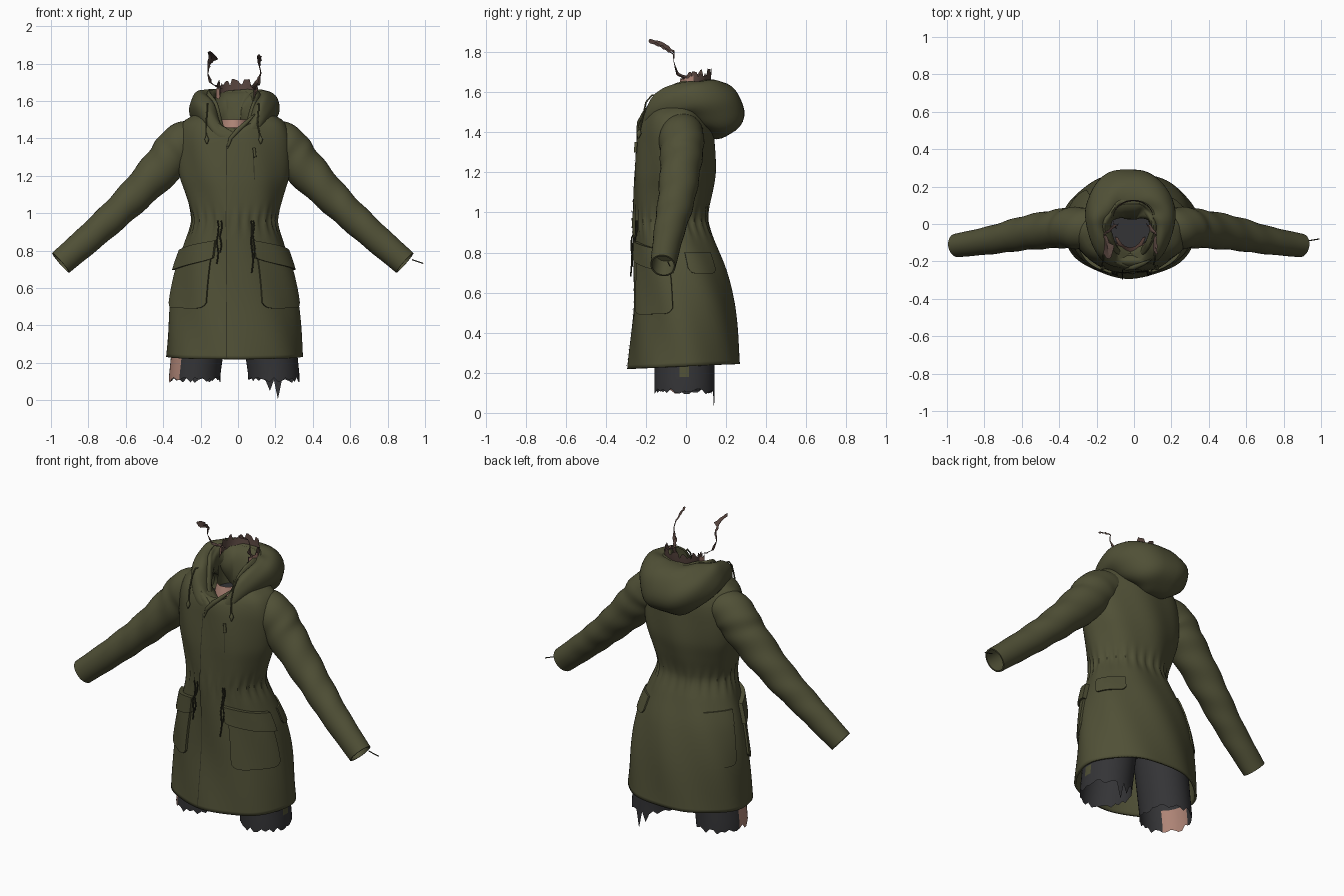
import bpy, bmesh, math, random
from math import sin, cos, pi, radians
from mathutils import Vector

if "Cube" in bpy.data.objects:
    bpy.data.objects.remove(bpy.data.objects["Cube"])

random.seed(4)


def material(name, rgb):
    m = bpy.data.materials.new(name)
    m.diffuse_color = (*rgb, 1)
    m.use_nodes = True
    m.node_tree.nodes["Principled BSDF"].inputs["Base Color"].default_value = m.diffuse_color
    return m


OLIVE = material("olive cloth", (0.080, 0.080, 0.037))
SEAM = material("dark seam", (0.030, 0.030, 0.017))
GREY = material("charcoal cloth", (0.034, 0.034, 0.037))
SKIN = material("skin", (0.42, 0.23, 0.18))
BROWN = material("brown hair", (0.095, 0.058, 0.048))


def interp(table, v):
    """Smooth interpolation of rows (key, values...)."""
    n = len(table)
    i = max(k for k in range(n - 1) if k == 0 or table[k][0] <= v)
    a, b = table[i], table[i + 1]
    p, q = table[max(i - 1, 0)], table[min(i + 2, n - 1)]
    h = b[0] - a[0]
    t = min(max((v - a[0]) / h, 0), 1)
    out = []
    for k in range(1, len(a)):
        ma = (b[k] - p[k]) / (b[0] - p[0]) * h
        mb = (q[k] - a[k]) / (q[0] - a[0]) * h
        out.append((2*t**3 - 3*t*t + 1) * a[k] + (t**3 - 2*t*t + t) * ma
                   + (3*t*t - 2*t**3) * b[k] + (t**3 - t*t) * mb)
    return out


def sheet(name, rows, mat, closed=True, wrap=False, cap=False, solid=0, angle=50):
    """Skin a list of equal-length point rows."""
    bm = bmesh.new()
    vs = [[bm.verts.new(p) for p in r] for r in rows]
    n, m = len(vs), len(vs[0])
    for i in range(n if wrap else n - 1):
        for j in range(m if closed else m - 1):
            k, l = (i + 1) % n, (j + 1) % m
            bm.faces.new((vs[i][j], vs[i][l], vs[k][l], vs[k][j]))
    if cap:
        bm.faces.new(vs[-1])
    bmesh.ops.recalc_face_normals(bm, faces=bm.faces)
    me = bpy.data.meshes.new(name)
    bm.to_mesh(me)
    bm.free()
    me.materials.append(mat)
    ob = bpy.data.objects.new(name, me)
    bpy.context.collection.objects.link(ob)
    bpy.ops.object.select_all(action='DESELECT')
    ob.select_set(True)
    bpy.context.view_layer.objects.active = ob
    bpy.ops.object.shade_smooth_by_angle(angle=radians(angle))
    if solid:
        s = ob.modifiers.new("thickness", 'SOLIDIFY')
        s.thickness = solid
        s.offset = -1
    return ob


# Coat body: height, half width, front y, back y
BODY = [(.22, .365, -.29, .272), (.5, .345, -.266, .245), (.7, .31, -.26, .205),
        (.85, .262, -.26, .15), (.95, .228, -.262, .11), (1.0, .234, -.262, .11),
        (1.1, .262, -.262, .13), (1.2, .292, -.26, .145), (1.35, .305, -.247, .14),
        (1.43, .297, -.235, .13), (1.49, .268, -.21, .11), (1.53, .205, -.17, .09),
        (1.56, .14, -.13, .08)]
CX = -.02


def body(a, z, off=0.0):
    """Point on the coat; angle 0 is front, positive towards +x."""
    hx, f, b = interp(BODY, z)
    gather = .006 * sin(26 * a) * math.exp(-((z - .955) / .06) ** 2)
    fold = .004 * sin(7 * a + 9 * z)
    r = off + gather + fold
    lift = .025 * (1 - cos(a)) / 2 * max(0, 1 - (z - .22) / .5)
    return Vector((CX + (hx + r) * sin(a), (f + b) / 2 - ((b - f) / 2 + r) * cos(a), z + lift))


def angle_at(x, z):
    return math.asin(max(-1, min(1, (x - CX) / interp(BODY, z)[0])))


# The collar front dips below the chin so the throat shows
N = 104
levels = [.22 + 1.34 * i / 67 for i in range(68)]
rows = [[body(2*pi*j/N, z) for j in range(N)] for z in levels]
for r in rows:
    for p in r:
        if p.y < 0 and p.z > 1.42 and abs(p.x - CX) < .16:
            p.z = min(p.z, 1.43 + .6 * abs(p.x - CX))
sheet("coat_body", rows, OLIVE, solid=.012)


def panel(name, a0, a1, low, high, off, mat=OLIVE, nu=24, nv=12):
    """Raised patch following the coat; low and high are functions of u."""
    us = [0] + [i / nu for i in range(nu + 1)] + [1]
    vs = [0] + [i / nv for i in range(nv + 1)] + [1]
    rows = []
    for iv, v in enumerate(vs):
        row = []
        for iu, u in enumerate(us):
            edge = iv in (0, len(vs) - 1) or iu in (0, len(us) - 1)
            z = low(u) + (high(u) - low(u)) * v
            row.append(body(radians(a0 + (a1 - a0) * u), z, -.006 if edge else off))
        rows.append(row)
    sheet(name, rows, mat, closed=False, angle=35)


def rounded(z):
    return lambda u: z + .03 * abs(2 * u - 1) ** 8


# Patch pockets with slanted flaps, and smaller flaps at the rear
for side, s in (("left", -1), ("right", 1)):
    panel(side + "_pocket", s*25, s*78, rounded(.490), lambda u: .77, .012)
    panel(side + "_flap", s*22, s*81, lambda u: .762 - .065 * u ** .7,
          lambda u: .855 - .05 * u, .024)
    panel(side + "_rear_flap", s*100, s*140, rounded(.695), lambda u: .80, .008)
panel("rear_pocket", -100, -138, rounded(.49), lambda u: .71, .007)


def seam(name, x0, z0, x1, z1, w=.003):
    """Thin dark strip on the coat front."""
    rows = []
    for i in range(41):
        t = i / 40
        x, z = x0 + (x1 - x0) * t, z0 + (z1 - z0) * t
        rows.append([body(angle_at(x - w, z), z, .005), body(angle_at(x + w, z), z, .005)])
    sheet(name, rows, SEAM, closed=False)


seam("placket_seam", -.06, .225, -.062, 1.37, .002)
seam("chest_zip", .085, 1.18, .078, 1.35, .002)


def cord(name, pts, r=.006, mat=SEAM, taper=False):
    cu = bpy.data.curves.new(name, 'CURVE')
    cu.dimensions = '3D'
    cu.bevel_depth = r
    cu.bevel_resolution = 2
    cu.use_fill_caps = True
    sp = cu.splines.new('POLY')
    sp.points.add(len(pts) - 1)
    for i, (p, q) in enumerate(zip(sp.points, pts)):
        p.co = (*q, 1)
        if taper:
            p.radius = .25 + .75 * sin(pi * i / (len(pts) - 1))
    cu.materials.append(mat)
    ob = bpy.data.objects.new(name, cu)
    bpy.context.collection.objects.link(ob)


def on_front(x, z, off=.01):
    return body(angle_at(x, z), z, off)


# Waist drawstrings, chest pull and hood cords with toggles
for i, (x, zb) in enumerate(((-.105, .73), (-.088, .79), (.07, .68), (.08, .76))):
    cord(f"waist_cord_{i}", [on_front(x + .004 * sin(k * 1.3), .96 - (.96 - zb) * k / 8,
                                      .01 if k < 4 else .022) for k in range(9)], .004)
cord("chest_pull", [on_front(.08, 1.35), on_front(.084, 1.325), on_front(.086, 1.30)], .008, OLIVE)
for side, x in (("left", -.165), ("right", .11)):
    cord(side + "_hood_cord", [(x * .9, -.11, 1.58), (x, -.17, 1.585), (x, -.20, 1.55),
                               (x - .006, -.215, 1.48), on_front(x, 1.43, .012),
                               on_front(x + .004, 1.39, .012)], .004, OLIVE)
    cord(side + "_toggle", [on_front(x + .004, 1.415, .014), on_front(x + .005, 1.395, .014),
                            on_front(x + .006, 1.37, .014)], .013, OLIVE, True)

# Sleeves: key, outward distance, y, z, radius, y radius
ARM = [(0, .13, -.03, 1.425, .075, .10), (1, .265, -.022, 1.372, .116, .112),
       (2, .37, -.025, 1.255, .110, .104), (3, .55, -.048, 1.068, .089, .092),
       (4, .73, -.085, .90, .078, .076), (5, .920, -.115, .735, .070, .063)]


def sleeve(name, s):
    rows = []

    def ring(t, k):
        d, y, z, r, ry = interp(ARM, t)
        e, f = interp(ARM, max(t - .05, 0)), interp(ARM, min(t + .05, 5))
        tan = Vector((f[0] - e[0], f[1] - e[1], f[2] - e[2])).normalized()
        side = Vector((0, 1, 0))
        side = (side - tan * side.dot(tan)).normalized()
        up = tan.cross(side)
        out = []
        for j in range(32):
            a = 2 * pi * j / 32
            w = k * (1 + .03 * sin(t * 9 + 2 * a) * sin(t * pi / 5))
            p = Vector((d, y, z)) + up * cos(a) * r * w + side * sin(a) * ry * w
            out.append((-.028 + s * p.x, p.y, p.z))
        return out
    for i in range(61):
        rows.append(ring(i / 12, 1))
    rows += [ring(5, .88), ring(4.6, .80)]
    sheet(name, rows, OLIVE, cap=True)


sleeve("left_sleeve", -1)
sleeve("right_sleeve", 1)
cord("loose_thread", [(.93, -.09, .752), (.96, -.085, .742), (.99, -.08, .732)], .003)


def roll(name, table, folds, mat=OLIVE):
    """Closed cloth roll around the neck; table: t, half x, y, z, radial and vertical radius."""
    rows = []
    for i in range(96):
        a = 2 * pi * i / 96
        hx, y, z, rr, rz = interp(table, (1 - cos(a)) / 2)
        hx *= math.copysign(math.sqrt(abs(sin(a))), sin(a))
        out = Vector((sin(a), -cos(a)))
        row = []
        for j in range(32):
            b = 2 * pi * j / 32
            w = 1 + folds * sin(3 * b + 4 * cos(a) + 2 * sin(a)) + .6 * folds * sin(5 * b - 5 * a)
            row.append((CX + hx + out.x * cos(b) * rr * w, y + out.y * cos(b) * rr * w,
                        z + sin(b) * rz * w))
        rows.append(row)
    sheet(name, rows, mat, wrap=True)


# Dropped hood and its inner fold
roll("hood", [(0, .13, -.195, 1.405, .04, .05), (.15, .15, -.145, 1.515, .05, .075),
              (.5, .172, 0, 1.565, .065, .085), (.8, .155, .09, 1.545, .10, .115),
              (1, .13, .155, 1.51, .132, .145)], .035)
roll("hood_inner_fold", [(0, .09, -.165, 1.40, .02, .035), (.2, .11, -.11, 1.53, .022, .06),
                         (.5, .13, -.01, 1.59, .026, .06), (1, .10, .125, 1.58, .035, .075)], .09)
# Crossed collar lapel under the chin
cord("collar_lapel", [(.09, -.19, 1.53), (.05, -.212, 1.49), (.0, -.232, 1.445),
                      (-.04, -.238, 1.40), (-.058, -.240, 1.34)], .014, OLIVE, True)


def oval(cx, cy, hx, hy, z, n=32, a0=0, a1=360):
    """Ellipse points, or an arc when a range in degrees is given."""
    d = n if a1 - a0 == 360 else n - 1
    ang = [radians(a0 + (a1 - a0) * j / d) for j in range(n)]
    return [(cx + hx * sin(a), cy - hy * cos(a), z) for a in ang]


# Throat, dark floor of the collar and green lining behind
sheet("throat", [oval(CX, -.04, .09, .12, 1.36, 16, -75, 75), oval(CX, -.03, .085, .115, 1.44, 16, -70, 70),
                 oval(CX, -.02, .075, .105, 1.50, 16, -60, 60)], SKIN, closed=False)
sheet("collar_floor", [oval(CX, -.02, .105, .115, 1.43), oval(CX, -.02, .01, .01, 1.43)], GREY, cap=True)
sheet("collar_lining", [oval(CX, -.01, .10, .10, 1.40, 24, 80, 280), oval(CX, .01, .105, .11, 1.62, 24, 80, 280)],
      OLIVE, closed=False)

# Torn hair band around the back of the opening, with skin at its lower sides
low, mid, top = [], [], []
for x, y, _ in oval(CX + .015, .025, .108, .095, 0, 44, 55, 305):
    k = (y + .06) / .18
    low.append((x, y, 1.615 + .03 * k))
    mid.append((x, y + .005, 1.642 + .03 * k))
    top.append((x, y + .008, 1.65 + .03 * k + random.uniform(.0, .045)))
sheet("torn_hair_band", [low, mid, top], BROWN, closed=False, angle=20)
for side, a0, a1 in (("left", 262, 303), ("right", 57, 98)):
    arc = oval(CX + .015, .023, .113, .099, 0, 10, a0, a1)
    sheet(side + "_skin_scrap", [[(x, y, 1.61 + .2 * (y + .03)) for x, y, _ in arc],
                                 [(x, y, 1.665 + .25 * (y + .03) + random.uniform(-.01, .01))
                                  for x, y, _ in arc]], SKIN, closed=False, angle=20)


def strand(name, pts, widths):
    """Ragged ribbon of hair."""
    rows = []
    for i in range(len(pts) - 1):
        for k in range(4):
            p = Vector(pts[i]).lerp(Vector(pts[i + 1]), k / 4)
            w = widths[i] + (widths[i + 1] - widths[i]) * k / 4
            o = [random.uniform(.4, 1.1) * w for _ in range(3)]
            rows.append([p + Vector((-o[0], .3 * o[1], o[2] * .7)), p + Vector((0, -.4 * o[1], 0)),
                         p + Vector((o[1], o[0] * .3, -o[2] * .7))])
    sheet(name, rows, BROWN, closed=False, angle=20)


strand("left_strand", [(-.09, .0, 1.67), (-.14, -.045, 1.69), (-.162, -.06, 1.75), (-.155, -.06, 1.80),
                       (-.14, -.12, 1.835), (-.13, -.205, 1.862)], [.018, .014, .004, .012, .032, .022])
strand("right_strand", [(.075, .0, 1.67), (.105, -.045, 1.695), (.122, -.06, 1.75), (.115, -.065, 1.79),
                        (.115, -.12, 1.825), (.12, -.17, 1.85)], [.018, .014, .003, .006, .016, .008])


# Trouser legs with torn ends; the left shows skin on its outer front, the right a green scrap
def leg(name, x, s, spike):
    n = 40
    torn = []
    for j, (px, py, _) in enumerate(oval(x, -.008, .137, .15, 0, n)):
        z = .105 + random.uniform(-.012, .02)
        if spike and j in (19, 21):
            z = .005 if j == 19 else .05
        torn.append((px, py, z))
    rows = [torn] + [oval(x - s * .12 * (z - .13), -.008, .137 + .02 * (z - .13), .15, z, n)
                     for z in (.14, .18, .24, .30, .40, .52)]
    ob = sheet(name, rows, GREY)
    ob.data.materials.append(OLIVE if spike else SKIN)
    for p in ob.data.polygons:
        c = p.center
        if spike:
            p.material_index = int(c.x > x and .17 < c.z < .26 and abs(c.y + .01) < .03)
        else:
            p.material_index = int(c.z < .26 and c.x < x - .075 and c.y < .01)


leg("left_leg", -.232, -1, False)
leg("right_leg", .192, 1, True)
sheet("hips", [oval(CX, -.01, .02, .02, .43), oval(CX, -.01, .20, .14, .47), oval(CX, -.02, .27, .155, .56),
               oval(CX, -.05, .20, .14, .9)], GREY, cap=True)
